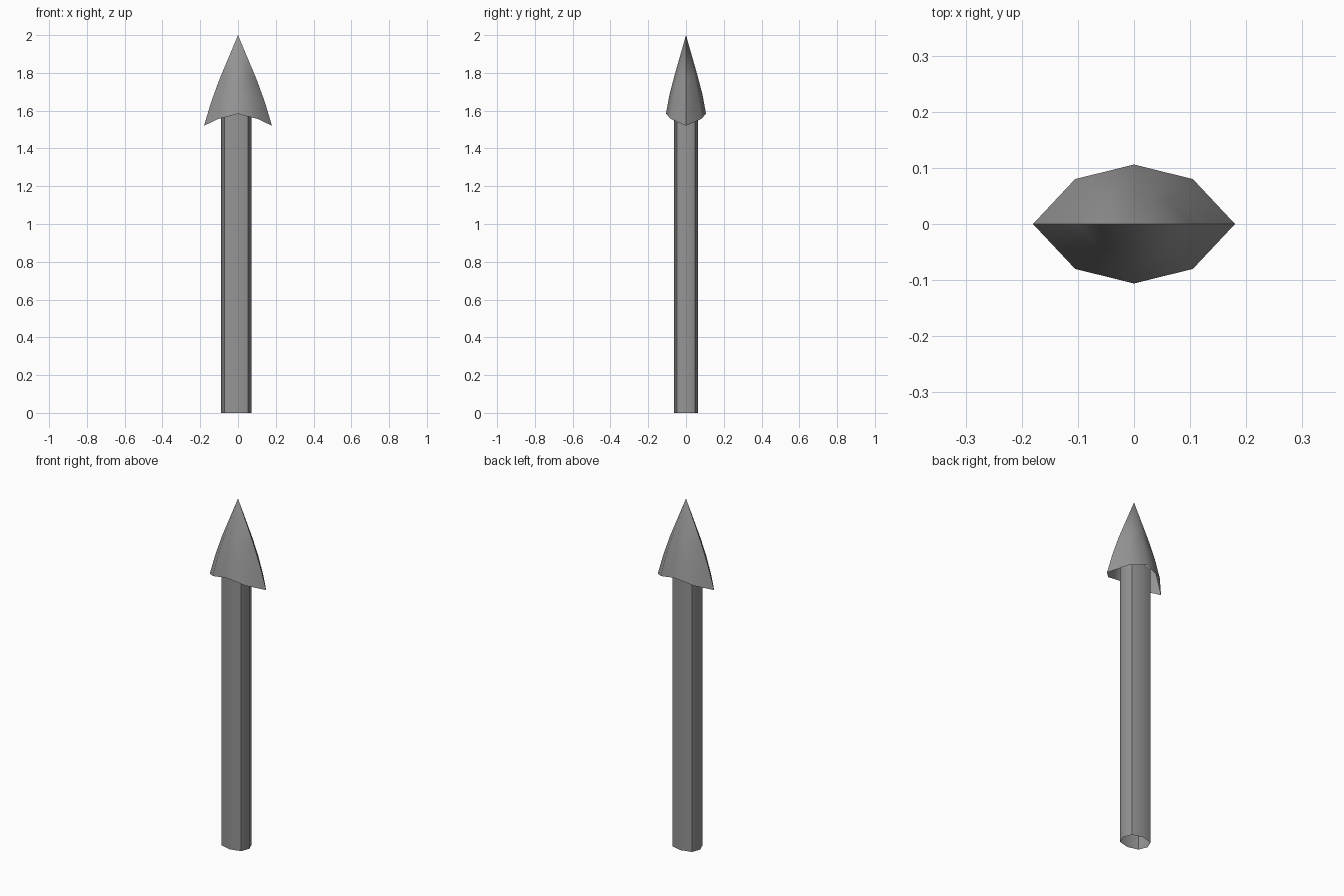
import bpy, bmesh, math

if "Cube" in bpy.data.objects:
    bpy.data.objects.remove(bpy.data.objects["Cube"])

# Dark grey metal
grey = bpy.data.materials.new("dark_grey")
grey.diffuse_color = (0.3, 0.3, 0.3, 1)
grey.use_nodes = True
grey.node_tree.nodes["Principled BSDF"].inputs["Base Color"].default_value = grey.diffuse_color


def ring_from_quarter(q):
    """Mirror quarter points [(+x side) ... (+y side)] into a full 8-point ring."""
    (a, b, c) = q
    flip = lambda p, sx, sy: (p[0] * sx, p[1] * sy) + tuple(p[2:])
    return [a, b, c, flip(b, -1, 1), flip(a, -1, 1), flip(b, -1, -1),
            flip(c, 1, -1), flip(b, 1, -1)]


def skin(name, rings, tip=None, angle=50):
    """Join stacked rings with faces, leaving the bottom open."""
    bm = bmesh.new()
    loops = [[bm.verts.new(p) for p in r] for r in rings]
    n = len(loops[0])
    for lo, hi in zip(loops, loops[1:]):
        for i in range(n):
            j = (i + 1) % n
            bm.faces.new((lo[i], lo[j], hi[j], hi[i]))
    if tip:
        t = bm.verts.new(tip)
        for i in range(n):
            bm.faces.new((loops[-1][i], loops[-1][(i + 1) % n], t))
    me = bpy.data.meshes.new(name)
    bm.to_mesh(me)
    bm.free()
    me.materials.append(grey)
    ob = bpy.data.objects.new(name, me)
    bpy.context.collection.objects.link(ob)
    bpy.ops.object.select_all(action='DESELECT')
    ob.select_set(True)
    bpy.context.view_layer.objects.active = ob
    bpy.ops.object.shade_smooth_by_angle(angle=math.radians(angle))
    return ob


# Hollow eight-sided shaft, slightly off centre
section = ring_from_quarter([(0.081, 0), (0.062, 0.048), (0, 0.064)])
skin("shaft", [[(x - 0.009, y, z) for x, y in section] for z in (0, 1.61)])

# Hollow spear head with a swept-back rim and bulging sides
rim = ring_from_quarter([(0.18, 0, 1.52), (0.105, 0.08, 1.556), (0, 0.106, 1.583)])
rings = []
for t, fx, fy in ((1, 1, 1), (0.75, 0.8, 0.82), (0.5, 0.56, 0.56)):
    rings.append([(x * fx, y * fy, 2 - (2 - z) * t) for x, y, z in rim])
skin("spear_head", rings, tip=(0, 0, 2))
